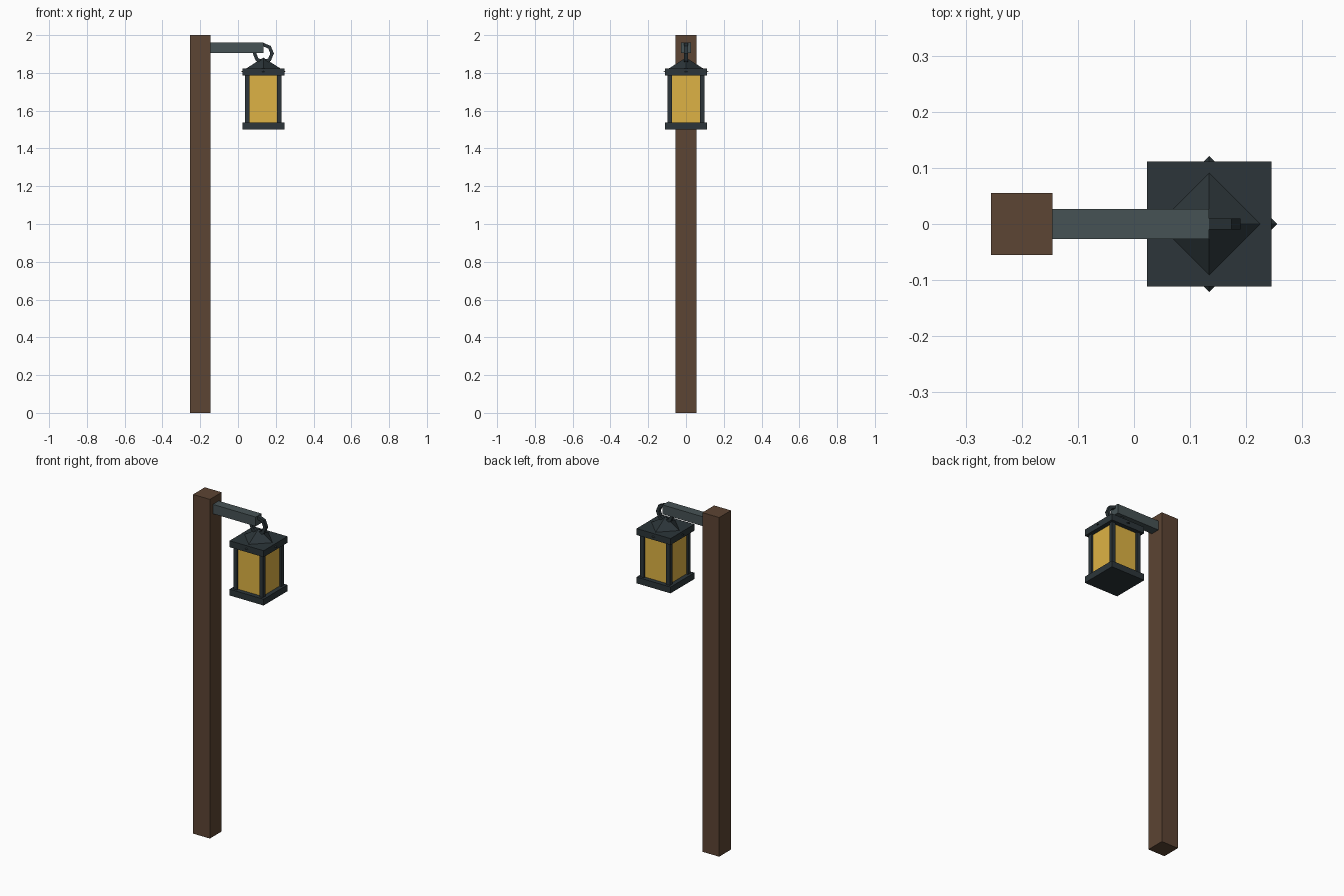
import bpy, bmesh, math

if "Cube" in bpy.data.objects:
    bpy.data.objects.remove(bpy.data.objects["Cube"])

CX = 0.134  # lantern axis


def mat(name, col):
    m = bpy.data.materials.new(name)
    m.diffuse_color = (*col, 1)
    m.use_nodes = True
    m.node_tree.nodes["Principled BSDF"].inputs["Base Color"].default_value = m.diffuse_color
    return m


WOOD = mat("wood", (0.107, 0.058, 0.033))
IRON = mat("dark_iron", (0.025, 0.036, 0.041))
STEEL = mat("arm_iron", (0.061, 0.084, 0.089))
GLASS = mat("amber_glass", (0.73, 0.45, 0.058))


def box(name, lo, hi, m):
    bpy.ops.mesh.primitive_cube_add(size=1, location=[(a + b) / 2 for a, b in zip(lo, hi)])
    o = bpy.context.object
    o.name = name
    o.scale = [b - a for a, b in zip(lo, hi)]
    bpy.ops.object.transform_apply(location=False, rotation=False, scale=True)
    o.data.materials.append(m)
    return o


def lantern_box(name, half, z0, z1, m):
    return box(name, (CX - half, -half, z0), (CX + half, half, z1), m)


# Post and bracket arm
box("post", (-0.255, -0.055, 0), (-0.145, 0.055, 2), WOOD)
box("arm", (-0.147, -0.027, 1.905), (CX, 0.027, 1.96), STEEL)

# Lantern body
lantern_box("lantern_base", 0.111, 1.5, 1.537, IRON)
lantern_box("lantern_top", 0.111, 1.785, 1.823, IRON)
lantern_box("lantern_glass", 0.085, 1.537, 1.785, GLASS)

# Corner bars
for i, (sx, sy) in enumerate([(-1, -1), (1, -1), (1, 1), (-1, 1)]):
    x, y, h = CX + sx * 0.085, sy * 0.085, 0.012
    box(f"corner_bar_{i + 1}", (x - h, y - h, 1.53), (x + h, y + h, 1.79), IRON)

# Pyramid roof, turned so its corners poke through the top slab
bpy.ops.mesh.primitive_cone_add(vertices=4, radius1=0.121, radius2=0, depth=0.077,
                                location=(CX, 0, 1.8425))
roof = bpy.context.object
roof.name = "lantern_roof"
roof.data.materials.append(IRON)

# Eight-sided hanging ring with a square section
SEG = 8
section = [(0.056, -0.01), (0.056, 0.01), (0.037, 0.01), (0.037, -0.01)]
bm = bmesh.new()
loops = []
for i in range(SEG):
    a = 2 * math.pi * i / SEG
    loops.append([bm.verts.new((r * math.cos(a), y, r * math.sin(a))) for r, y in section])
for i in range(SEG):
    p, q = loops[i], loops[(i + 1) % SEG]
    for j in range(4):
        k = (j + 1) % 4
        bm.faces.new((p[j], p[k], q[k], q[j]))
bmesh.ops.recalc_face_normals(bm, faces=bm.faces)
me = bpy.data.meshes.new("hanging_ring")
bm.to_mesh(me)
bm.free()
me.materials.append(IRON)
ring = bpy.data.objects.new("hanging_ring", me)
ring.location = (CX, 0, 1.903)
bpy.context.collection.objects.link(ring)
